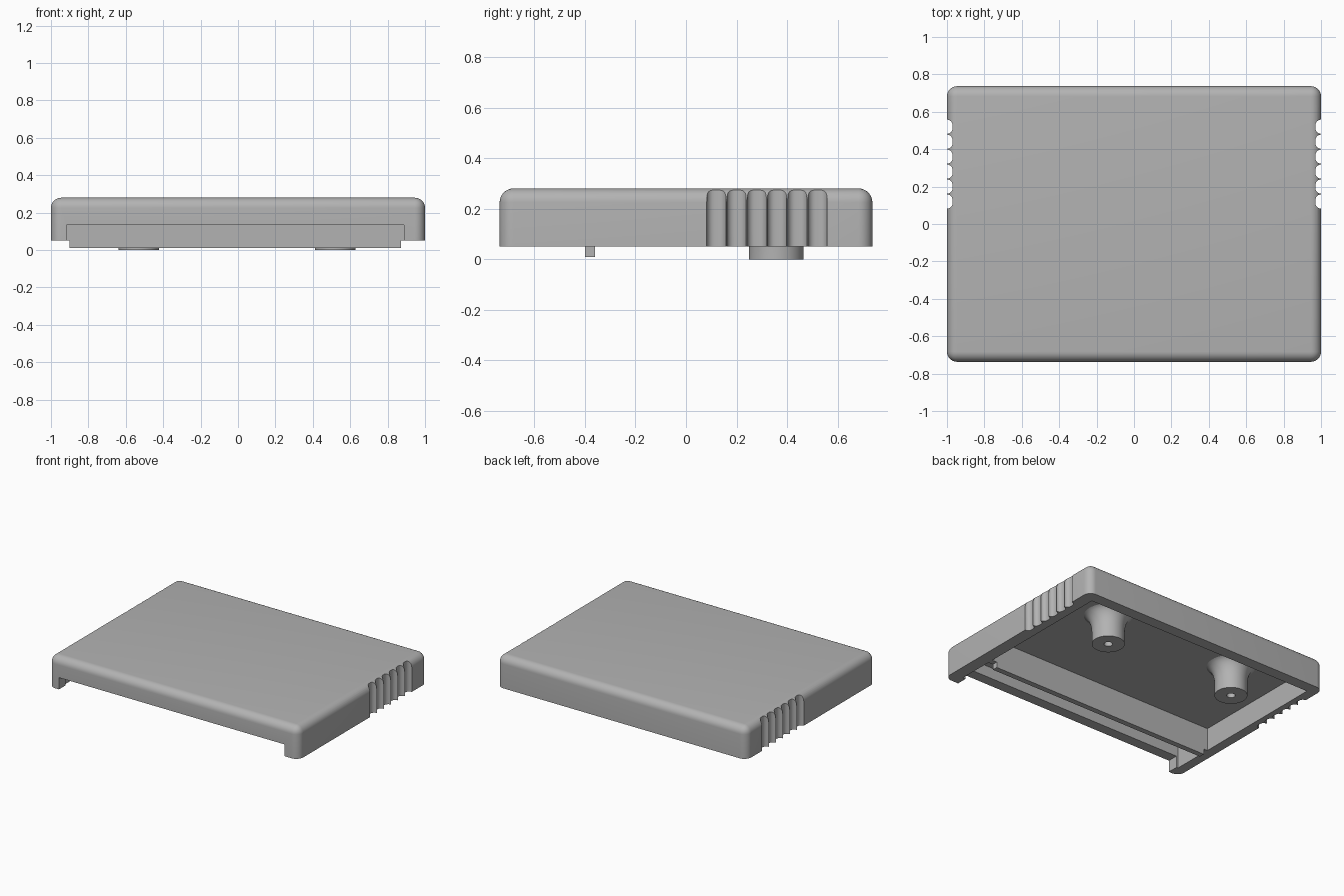
import bpy, bmesh, math

cube = bpy.data.objects.get("Cube")
if cube:
    bpy.data.objects.remove(cube)

grey = bpy.data.materials.new("light_grey_plastic")
grey.use_nodes = True
colour = (0.45, 0.45, 0.45, 1)
grey.diffuse_color = colour
grey.node_tree.nodes["Principled BSDF"].inputs["Base Color"].default_value = colour


def add_object(name, bm):
    bmesh.ops.recalc_face_normals(bm, faces=bm.faces)
    mesh = bpy.data.meshes.new(name)
    bm.to_mesh(mesh)
    bm.free()
    obj = bpy.data.objects.new(name, mesh)
    bpy.context.collection.objects.link(obj)
    mesh.materials.append(grey)
    return obj


def box_mesh(x0, x1, y0, y1, z0, z1):
    bm = bmesh.new()
    bmesh.ops.create_cube(bm, size=1)
    for v in bm.verts:
        v.co.x = x1 if v.co.x > 0 else x0
        v.co.y = y1 if v.co.y > 0 else y0
        v.co.z = z1 if v.co.z > 0 else z0
    return bm


def box(name, *bounds):
    return add_object(name, box_mesh(*bounds))


def cut(target, cutter):
    cutter.hide_render = True
    mod = target.modifiers.new("cut", "BOOLEAN")
    mod.operation = "DIFFERENCE"
    mod.solver = "EXACT"
    mod.object = cutter
    bpy.context.view_layer.objects.active = target
    bpy.ops.object.modifier_apply(modifier=mod.name)
    bpy.data.objects.remove(cutter)


def smooth(obj, angle=30):
    bpy.ops.object.select_all(action="DESELECT")
    obj.select_set(True)
    bpy.context.view_layer.objects.active = obj
    bpy.ops.object.shade_smooth_by_angle(angle=math.radians(angle))


# Cover: rounded everywhere except the bottom rim
RIM, TOP, HALF_Y = 0.05, 0.28, 0.737
CEILING = 0.215
bm = box_mesh(-1, 1, -HALF_Y, HALF_Y, RIM, TOP)
round_edges = [e for e in bm.edges if any(v.co.z > 0.1 for v in e.verts)]
bmesh.ops.bevel(bm, geom=round_edges, offset=0.055, segments=8,
                profile=0.5, affect="EDGES")
cover = add_object("cover_shell", bm)

# Hollow inside and the wide opening in the front wall
cut(cover, box("cavity_cutter", -0.93, 0.91, -0.66, 0.655, -0.1, CEILING))
cut(cover, box("opening_cutter", -0.917, 0.887, -0.9, -0.6, -0.1, 0.135))

# Finger grip grooves with rounded lips on both sides
DEPTH, LIP, SLOT = 0.03, 0.03, 0.008
half = [(DEPTH * (1 - math.sin(t)), SLOT + LIP * (1 - math.cos(t)))
        for t in (math.pi / 2 * i / 6 for i in range(7))]
# depth from the side surface and half width, from the bottom of the groove outwards
half = [(DEPTH - d, SLOT + LIP - w + SLOT) for d, w in half]
groove = [(-0.03, SLOT + LIP)] + half
for side in (-1, 1):
    bm = bmesh.new()
    for i in range(6):
        y = 0.12 + 0.08 * i
        outline = [(d, w) for d, w in groove]
        outline += [(d, -w) for d, w in reversed(groove)]
        ring = [bm.verts.new((side * (1 - d), y + w, -0.1)) for d, w in outline]
        face = bm.faces.new(ring)
        up = bmesh.ops.extrude_face_region(bm, geom=[face])["geom"]
        for v in up:
            if isinstance(v, bmesh.types.BMVert):
                v.co.z = 0.4
    cut(cover, add_object("grip_cutter", bm))
smooth(cover)

# Cross wall with a lower locating lip
box("cross_wall", -0.94, 0.92, -0.4, -0.36, RIM, CEILING + 0.01)
box("locating_lip", -0.9, 0.872, -0.4, -0.36, 0.01, RIM)

# Flared screw posts with a blind hole
RADIUS, HOLE = 0.108, 0.028
profile = [(0, 0.15), (HOLE, 0.15), (HOLE, 0), (RADIUS, 0)]
for i in range(8):
    t = math.pi / 2 * i / 7 * 0.9
    profile.append((RADIUS + 0.07 * (1 - math.cos(t)), 0.09 + 0.13 * math.sin(t)))
profile.append((0, profile[-1][1]))
for name, x in (("left_screw_post", 0.52), ("right_screw_post", -0.53)):
    bm = bmesh.new()
    verts = [bm.verts.new((r, 0, z)) for r, z in profile]
    edges = [bm.edges.new(pair) for pair in zip(verts, verts[1:])]
    bmesh.ops.spin(bm, geom=verts + edges, cent=(0, 0, 0), axis=(0, 0, 1),
                   angle=math.tau, steps=48, use_duplicate=False)
    bmesh.ops.remove_doubles(bm, verts=bm.verts, dist=0.0005)
    post = add_object(name, bm)
    post.location = (x, 0.357, 0)
    smooth(post)
